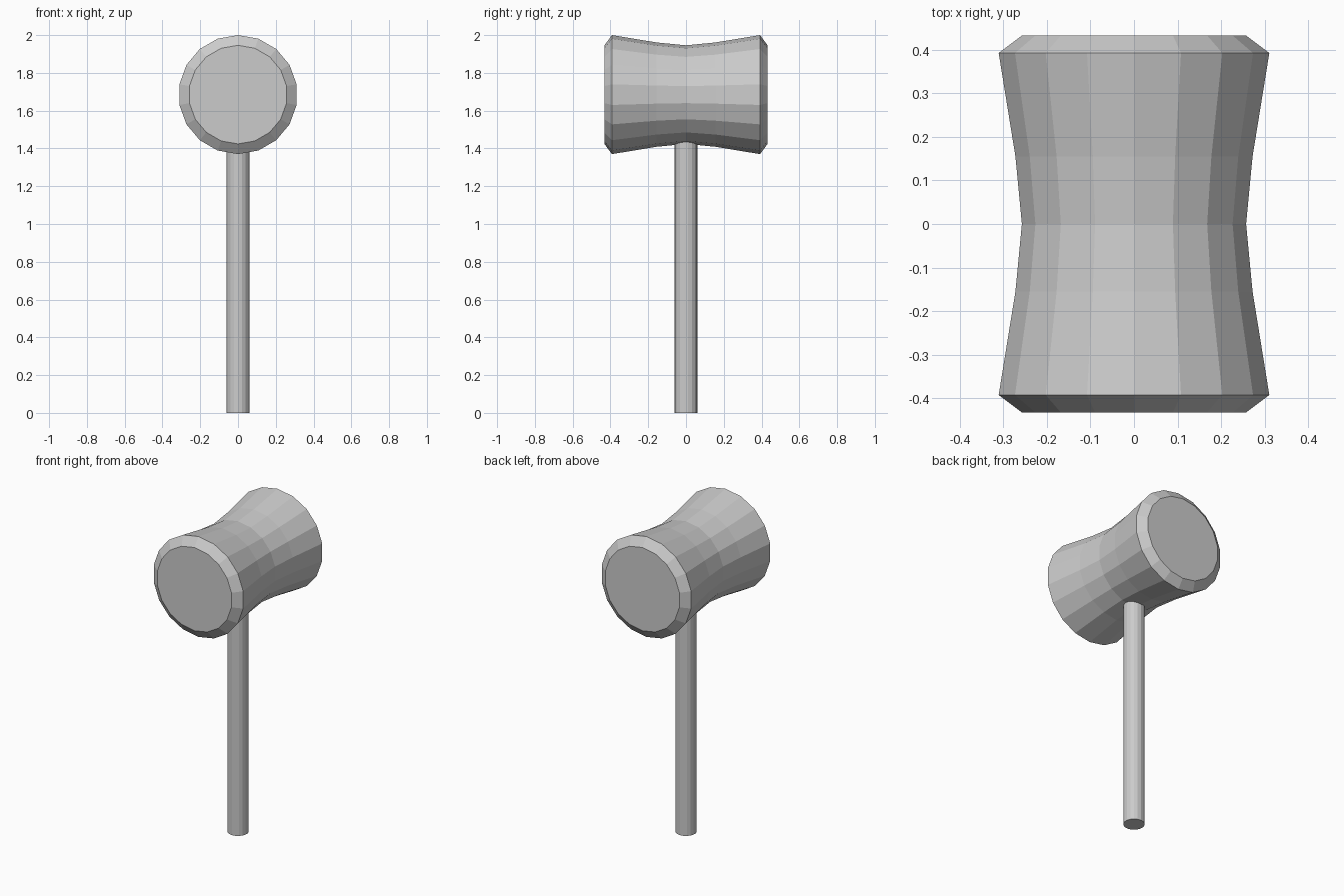
import bpy, bmesh, math

if "Cube" in bpy.data.objects:
    bpy.data.objects.remove(bpy.data.objects["Cube"])

SIDES = 18
HEAD_Z = 1.685

grey = bpy.data.materials.new("light grey")
grey.diffuse_color = (0.6, 0.6, 0.6, 1)
grey.use_nodes = True
grey.node_tree.nodes["Principled BSDF"].inputs["Base Color"].default_value = grey.diffuse_color


def lathe(name, profile, point):
    """Capped solid from (radius, distance) rings; point() places each vertex."""
    bm = bmesh.new()
    rings = []
    for r, d in profile:
        angles = [2 * math.pi * i / SIDES for i in range(SIDES)]
        rings.append([bm.verts.new(point(r * math.sin(a), r * math.cos(a), d)) for a in angles])
    for a, b in zip(rings, rings[1:]):
        for i in range(SIDES):
            j = (i + 1) % SIDES
            bm.faces.new((a[i], a[j], b[j], b[i]))
    bm.faces.new(rings[0])
    bm.faces.new(rings[-1])
    bmesh.ops.recalc_face_normals(bm, faces=bm.faces)
    mesh = bpy.data.meshes.new(name)
    bm.to_mesh(mesh)
    bm.free()
    mesh.materials.append(grey)
    obj = bpy.data.objects.new(name, mesh)
    bpy.context.collection.objects.link(obj)
    return obj


# Waisted mallet head with chamfered ends, lying along y
half = [(0.261, 0.0), (0.276, 0.155), (0.315, 0.392), (0.261, 0.432)]
head_profile = [(r, -d) for r, d in reversed(half[1:])] + half
lathe("mallet_head", head_profile, lambda u, v, d: (u, d, HEAD_Z + v))

# Straight round handle reaching up into the head
lathe("handle", [(0.061, 0.0), (0.061, 1.5)], lambda u, v, d: (u, v, d))
